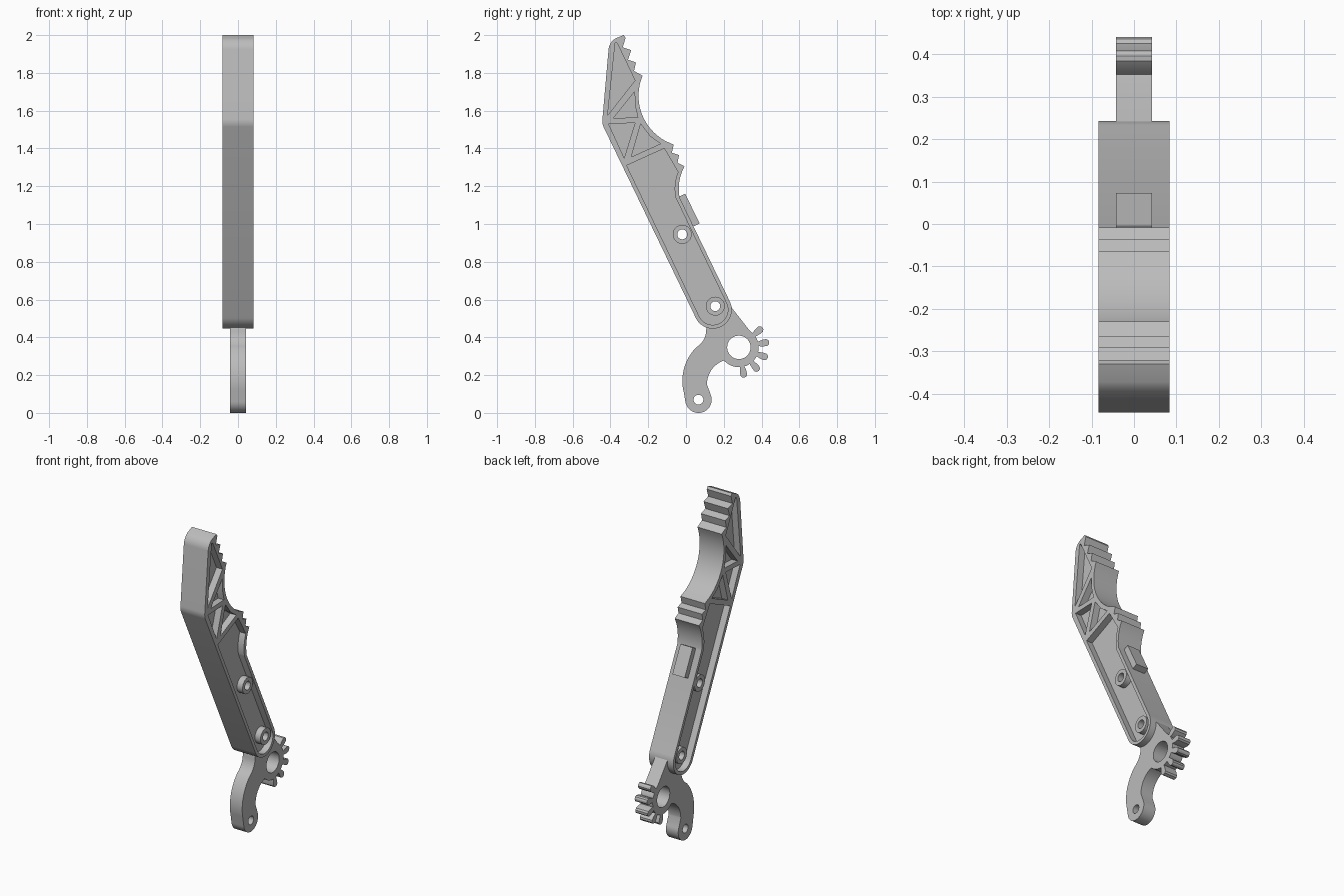
import bpy, bmesh
from math import sin, cos, radians, atan2, degrees
from mathutils import Vector

cube = bpy.data.objects.get("Cube")
if cube:
    bpy.data.objects.remove(cube)

grey = bpy.data.materials.new("light_grey")
grey.use_nodes = True
grey.diffuse_color = (0.5, 0.5, 0.5, 1)
grey.node_tree.nodes["Principled BSDF"].inputs["Base Color"].default_value = grey.diffuse_color

HALF, WEB = 0.083, 0.042


def arc(c, r, a, b, n=24):
    """Points on a circle from angle a to b, in degrees."""
    return [(c[0] + r * cos(radians(a + (b - a) * i / n)),
             c[1] + r * sin(radians(a + (b - a) * i / n))) for i in range(n + 1)]


def arc3(p, q, s, n=16):
    """Circular arc from p through q to s."""
    p, q, s = Vector(p), Vector(q), Vector(s)
    u, v = q - p, s - p
    d = 2 * u.cross(v)
    off = Vector((v.y * u.length_squared - u.y * v.length_squared,
                  u.x * v.length_squared - v.x * u.length_squared)) / d
    c = p + off
    a = degrees(atan2(p.y - c.y, p.x - c.x))
    b = degrees(atan2(s.y - c.y, s.x - c.x))
    if d > 0 and b < a:
        b += 360
    if d < 0 and b > a:
        b -= 360
    return arc(c, off.length, a, b, n)


def circle(c, r):
    return arc(c, r, 0, 360, 40)[:-1]


def prism(name, outline, x0, x1):
    """Extrude a side profile of (y, z) points across x."""
    bm = bmesh.new()
    face = bm.faces.new([bm.verts.new((x0, y, z)) for y, z in outline])
    new = bmesh.ops.extrude_face_region(bm, geom=[face])["geom"]
    bmesh.ops.translate(bm, vec=(x1 - x0, 0, 0),
                        verts=[g for g in new if isinstance(g, bmesh.types.BMVert)])
    bmesh.ops.recalc_face_normals(bm, faces=bm.faces)
    mesh = bpy.data.meshes.new(name)
    bm.to_mesh(mesh)
    bm.free()
    mesh.materials.append(grey)
    ob = bpy.data.objects.new(name, mesh)
    bpy.context.collection.objects.link(ob)
    return ob


def combine(ob, tool, operation):
    mod = ob.modifiers.new(operation.lower(), "BOOLEAN")
    mod.operation, mod.solver, mod.object = operation, "EXACT", tool
    bpy.context.view_layer.objects.active = ob
    bpy.ops.object.modifier_apply(modifier=mod.name)
    bpy.data.objects.remove(tool)


def drill(ob, c, r):
    combine(ob, prism("drill", circle(c, r), -0.2, 0.2), "DIFFERENCE")


# Arm: notched jaw edge, straight back edge, rounded lower end
END = (0.142, 0.546)
JAW = arc3((-0.11, 1.44), (-0.245, 1.62), (-0.23, 1.785))
upper_teeth = [(-0.275, 1.81), (-0.265, 1.855), (-0.307, 1.87), (-0.29, 1.92),
               (-0.335, 1.935), (-0.32, 1.985), (-0.33, 2.0)]
lower_teeth = [(-0.045, 1.325), (-0.037, 1.365), (-0.075, 1.377), (-0.065, 1.42)]
outline = (arc3((-0.034, 1.14), (-0.036, 1.22), (-0.008, 1.305)) + lower_teeth + JAW
           + upper_teeth + arc3((-0.372, 1.983), (-0.397, 1.96), (-0.41, 1.925), 8)
           + arc3((-0.442, 1.56), (-0.443, 1.54), (-0.437, 1.515), 6)
           + arc(END, 0.1, 206, 386, 40))
arm = prism("arm", outline, -HALF, HALF)

# Recesses on both sides leave the rim and truss ribs standing
main_pocket = (arc3((-0.055, 1.14), (-0.058, 1.215), (-0.042, 1.275))
               + [(-0.115, 1.4), (-0.314, 1.31)] + arc(END, 0.08, 206, 386, 32))
pockets = [main_pocket,
           [(-0.375, 1.958), (-0.365, 1.958), (-0.27, 1.76), (-0.415, 1.575)],
           [(-0.272, 1.7), (-0.27, 1.63), (-0.255, 1.565), (-0.385, 1.56)],
           [(-0.41, 1.53), (-0.27, 1.535), (-0.327, 1.35)],
           [(-0.24, 1.53), (-0.19, 1.464), (-0.135, 1.425), (-0.29, 1.355)]]
for pocket in pockets:
    for side in (-1, 1):
        combine(arm, prism("pocket", pocket, side * WEB, side * 0.12), "DIFFERENCE")

# Bored bosses
for c in ((-0.02, 0.945), (0.155, 0.565)):
    combine(arm, prism("boss", circle(c, 0.05), -0.08, 0.08), "UNION")
    drill(arm, c, 0.026)

# Raised pad on the jaw edge
pad = prism("pad", [(-0.045, 1.14), (-0.005, 1.16), (0.073, 1.003), (0.03, 0.983)], -WEB, WEB)

# Crank: neck, toothed hub and curved hook
HUB, EYE = (0.28, 0.347), (0.066, 0.07)
tooth = [(0.104, 0.012), (0.13, 0.018), (0.15, 0.018), (0.16, 0.011), (0.163, 0)]
tooth += [(r, -w) for r, w in tooth[-2::-1]]
crank_outline = arc(END, 0.09, -110, 20) + [(0.328, 0.447)]
for a in range(40, -81, -30):
    t = radians(a)
    crank_outline += [(HUB[0] + r * cos(t) - w * sin(t), HUB[1] + r * sin(t) + w * cos(t))
                      for r, w in tooth]
    crank_outline += arc(HUB, 0.105, a - 11, a - 19, 3)
crank_outline += (arc(HUB, 0.105, -103, -125, 6)
                  + arc3((0.2, 0.277), (0.127, 0.215), (0.111, 0.15))
                  + arc(EYE, 0.07, 22, -172)
                  + arc3((-0.012, 0.11), (-0.013, 0.225), (0.048, 0.34))
                  + arc3((0.055, 0.347), (0.092, 0.385), (0.107, 0.44), 8))
crank = prism("crank", crank_outline, -WEB, WEB)
drill(crank, HUB, 0.062)
drill(crank, EYE, 0.026)

# Smooth curved walls, keep corners crisp
for ob in (arm, pad, crank):
    bpy.ops.object.select_all(action="DESELECT")
    ob.select_set(True)
    bpy.context.view_layer.objects.active = ob
    bpy.ops.object.shade_smooth_by_angle(angle=radians(30))
